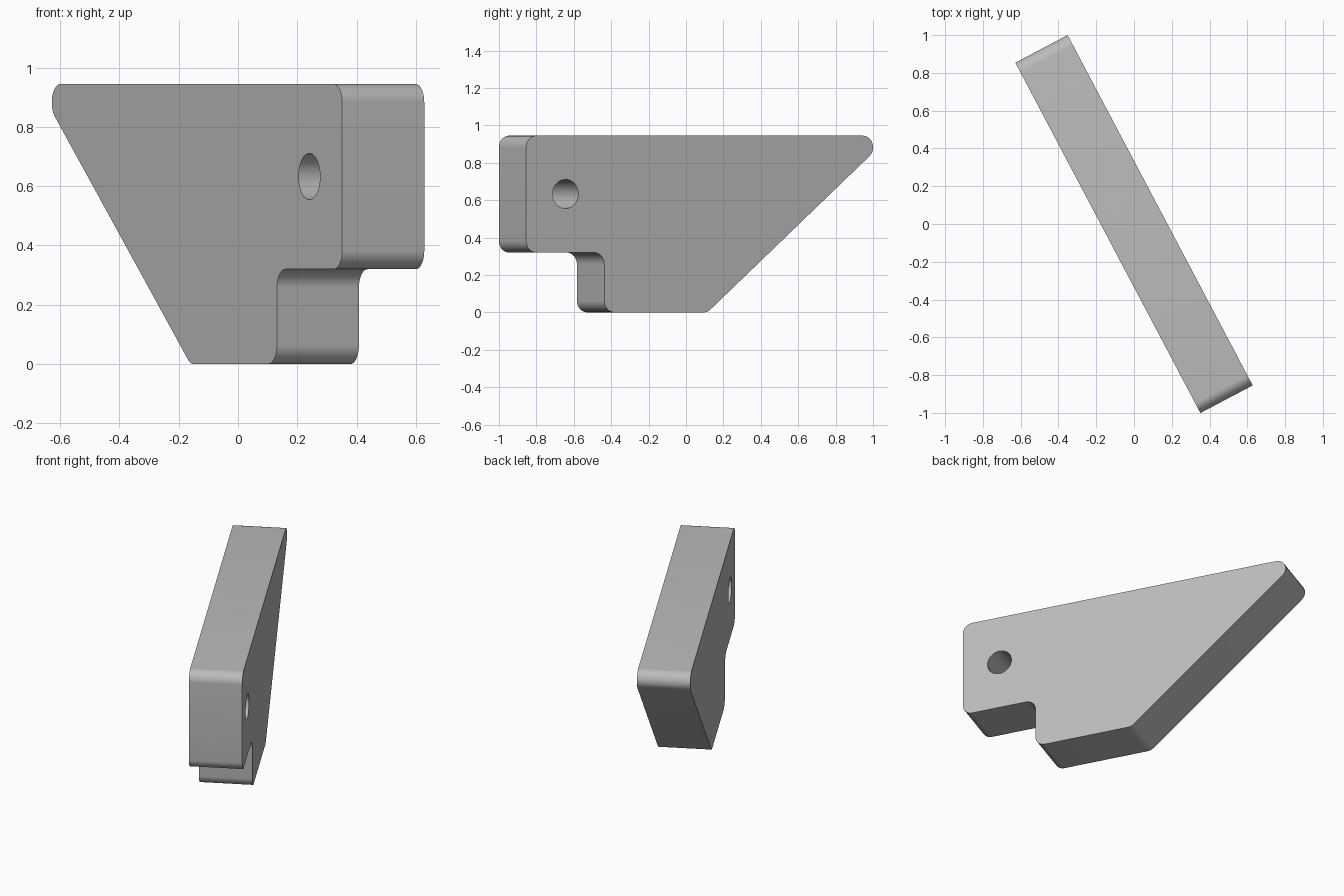
import bpy, bmesh, math
from mathutils import Vector

cube = bpy.data.objects.get("Cube")
if cube:
    bpy.data.objects.remove(cube, do_unlink=True)

THICKNESS = 0.313
RADIUS = 0.0625
TURN = math.radians(-62.15)


def fillet(prev, corner, nxt, radius, steps=10):
    """Points of a round corner that is tangent to both sides."""
    a, b = (prev - corner).normalized(), (nxt - corner).normalized()
    half = a.angle(b) / 2
    centre = corner + (a + b).normalized() * radius / math.sin(half)
    start = corner + a * radius / math.tan(half) - centre
    end = corner + b * radius / math.tan(half) - centre
    sweep = math.pi - 2 * half
    return [centre + (start * math.sin(sweep * (1 - i / steps))
                      + end * math.sin(sweep * i / steps)) / math.sin(sweep)
            for i in range(steps + 1)]


def prism(name, outline, depth):
    """Extrude an outline in the xz plane evenly along y."""
    bm = bmesh.new()
    face = bm.faces.new([bm.verts.new((p.x, -depth / 2, p.y)) for p in outline])
    grown = bmesh.ops.extrude_face_region(bm, geom=[face])["geom"]
    verts = [g for g in grown if isinstance(g, bmesh.types.BMVert)]
    bmesh.ops.translate(bm, verts=verts, vec=(0, depth, 0))
    bmesh.ops.recalc_face_normals(bm, faces=bm.faces)
    mesh = bpy.data.meshes.new(name)
    bm.to_mesh(mesh)
    bm.free()
    obj = bpy.data.objects.new(name, mesh)
    bpy.context.collection.objects.link(obj)
    obj.rotation_euler.z = TURN
    return obj


grey = bpy.data.materials.new("plain grey")
grey.use_nodes = True
colour = (0.5, 0.5, 0.5, 1)
grey.diffuse_color = colour
grey.node_tree.nodes["Principled BSDF"].inputs["Base Color"].default_value = colour

# Plate with a slanted back, a stepped front and rounded corners
corners = [Vector(c) for c in ((-1.156, 0.945), (-0.047, 0), (0.577, 0),
                               (0.577, 0.32), (1.049, 0.32), (1.049, 0.945))]
outline = []
for i, corner in enumerate(corners):
    outline += fillet(corners[i - 1], corner, corners[(i + 1) % len(corners)], RADIUS)
plate = prism("bracket_plate", outline, THICKNESS)
plate.data.materials.append(grey)

# Round through hole
ring = [Vector((0.811 + 0.078 * math.cos(t), 0.633 + 0.078 * math.sin(t)))
        for t in (math.tau * i / 48 for i in range(48))]
cutter = prism("hole_cutter", ring, THICKNESS * 2)
cutter.data.materials.append(grey)
cutter.hide_render = True
cutter.hide_set(True)
hole = plate.modifiers.new("hole", "BOOLEAN")
hole.operation = "DIFFERENCE"
hole.solver = "EXACT"
hole.object = cutter

# Apply the cut, then keep flat sides crisp and round corners smooth
bpy.ops.object.select_all(action="DESELECT")
plate.select_set(True)
bpy.context.view_layer.objects.active = plate
bpy.ops.object.modifier_apply(modifier=hole.name)
bpy.data.objects.remove(cutter, do_unlink=True)
bpy.ops.object.shade_smooth_by_angle(angle=math.radians(30))
